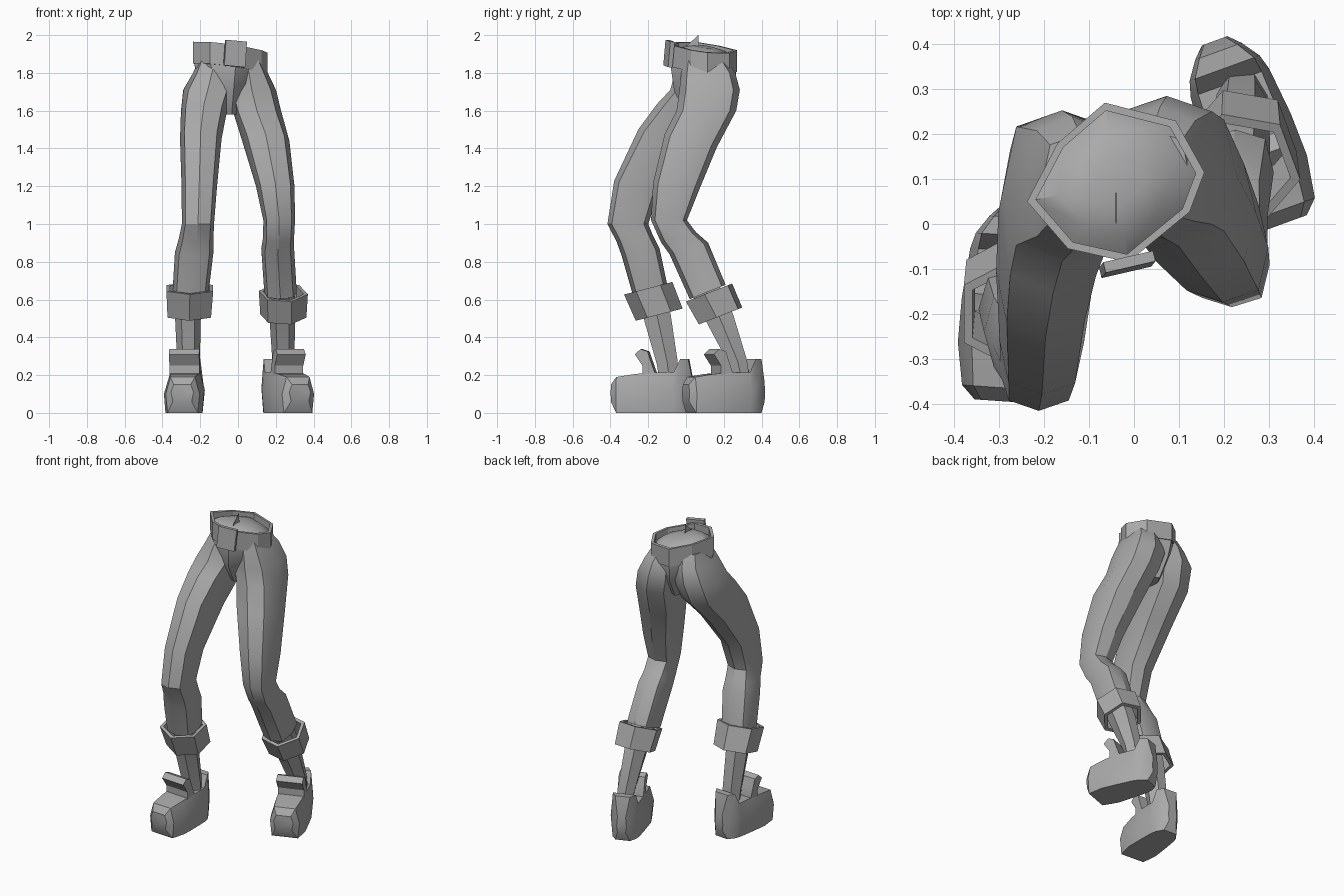
import bpy
from math import cos, sin, pi, radians
from mathutils import Matrix, Vector

cube = bpy.data.objects.get("Cube")
if cube:
    bpy.data.objects.remove(cube, do_unlink=True)

grey = bpy.data.materials.new("plain grey")
grey.use_nodes = True
grey.diffuse_color = (0.4, 0.4, 0.4, 1)
grey.node_tree.nodes["Principled BSDF"].inputs["Base Color"].default_value = (0.4, 0.4, 0.4, 1)


def make(name, verts, faces, angle):
    mesh = bpy.data.meshes.new(name)
    mesh.from_pydata(verts, [], faces)
    mesh.materials.append(grey)
    ob = bpy.data.objects.new(name, mesh)
    bpy.context.collection.objects.link(ob)
    bpy.ops.object.select_all(action='DESELECT')
    ob.select_set(True)
    bpy.context.view_layer.objects.active = ob
    bpy.ops.object.mode_set(mode='EDIT')
    bpy.ops.mesh.select_all(action='SELECT')
    bpy.ops.mesh.normals_make_consistent(inside=False)
    bpy.ops.object.mode_set(mode='OBJECT')
    bpy.ops.object.shade_smooth_by_angle(angle=radians(angle))


def loft(name, rings, closed=False, angle=32):
    """Skin a list of equal rings; closed joins last to first, else capped."""
    n, m = len(rings[0]), len(rings)
    faces = []
    for i in range(m if closed else m - 1):
        a, b = i * n, (i + 1) % m * n
        faces += [(a + j, a + (j + 1) % n, b + (j + 1) % n, b + j) for j in range(n)]
    if not closed:
        faces += [tuple(range(n)), tuple(range((m - 1) * n, m * n))]
    make(name, [p for r in rings for p in r], faces, angle)


def ring(x, y, z, rx, ry, slope=0, n=8, turn=0.0, bulge=1.0):
    """Polygon ring leaning along y; bulge pushes out every second corner."""
    pts = []
    for i in range(n):
        a = 2 * pi * (i + turn) / n
        k = bulge if i % 2 else 1
        dy = ry * k * sin(a)
        pts.append((x + rx * k * cos(a), y + dy, z + slope * dy))
    return pts


# Trouser legs: centre x, y, z, half width, half depth, slope
left_leg = [
    (.04, .10, 1.87, .085, .11, 0), (.058, .118, 1.80, .1, .143, 0),
    (.073, .125, 1.71, .128, .16, 0), (.10, .108, 1.60, .128, .158, 0),
    (.147, .025, 1.44, .125, .138, -.25), (.197, -.052, 1.2, .102, .122, -.15),
    (.218, -.09, 1.02, .084, .095, 0), (.215, -.04, .93, .082, .092, .3),
    (.21, .015, .87, .087, .102, .3), (.225, .115, .64, .086, .095, .4)]
right_leg = [
    (-.12, .09, 1.88, .085, .11, 0), (-.138, .09, 1.80, .1, .15, 0),
    (-.16, .085, 1.71, .13, .168, 0), (-.18, .025, 1.6, .122, .178, -.2),
    (-.197, -.105, 1.45, .11, .147, -.35), (-.205, -.262, 1.2, .094, .118, -.25),
    (-.212, -.308, 1.0, .085, .108, 0), (-.222, -.27, .92, .092, .097, .15),
    (-.232, -.24, .85, .102, .1, .2), (-.25, -.19, .65, .096, .092, .25)]
for side, rows in (("left", left_leg), ("right", right_leg)):
    loft(side + "_trouser_leg", [ring(*r, bulge=1.11) for r in rows])

# Slim lower shins
shins = {
    "left": [(.23, .11, .64, .07, .08, .4), (.235, .18, .5, .068, .078, .4),
             (.24, .275, .27, .058, .053, .35), (.24, .3, .15, .055, .05, 0)],
    "right": [(-.255, -.18, .65, .07, .08, .25), (-.265, -.15, .5, .068, .08, .25),
              (-.262, -.10, .27, .06, .063, .2), (-.262, -.085, .15, .058, .06, 0)]}
for side, rows in shins.items():
    loft(side + "_shin", [ring(*r, n=6) for r in rows])


# Hollow six-sided turned cuffs
def cuff(name, top, bottom, slope, turn):
    inner = [(*r[:3], r[3] - .022, r[4] - .022) for r in (bottom, top)]
    loft(name, [ring(*r, slope, 6, turn) for r in (top, bottom, *inner)], closed=True, angle=20)


cuff("left_cuff", (.24, .122, .637, .132, .13), (.24, .183, .513, .124, .122), .39, .83)
cuff("right_cuff", (-.255, -.2, .66, .143, .128), (-.258, -.142, .52, .133, .124), .26, .5)

# Uneven eight-sided waist outline shared by belt and pelvis
outline = [(-.065, .27), (.093, .23), (.157, .115), (.124, .027),
           (-.013, -.085), (-.147, -.055), (-.238, .05), (-.17, .18)]
CX, CY = -.04, .092


def waist(z, sx, sy, lean=1):
    """Scaled waist outline, leaning down to the left and the back."""
    pts = []
    for x, y in outline:
        dx, dy = (x - CX) * sx, (y - CY) * sy
        pts.append((CX + dx, CY + dy, z - lean * (.13 * dx + .1 * dy)))
    return pts


loft("belt", [waist(z, s, s) for z, s in
              ((1.935, 1), (1.82, 1), (1.82, .9), (1.935, .9))], closed=True, angle=20)

# Pelvis with a shallow domed waist and tapered crotch
loft("pelvis", [waist(*r) for r in (
    (1.94, .3, .3), (1.925, .65, .65), (1.885, .92, .92), (1.81, .97, .97),
    (1.7, .6, .87, 0), (1.58, .25, .5, 0))])

# Buckle plate
turn = Matrix.Translation((-.015, -.09, 1.902)) @ Matrix.Rotation(radians(13), 4, 'Z') \
    @ Matrix.Rotation(radians(5), 4, 'Y') @ Matrix.Rotation(radians(-4), 4, 'X')
loft("buckle", [[turn @ Vector((x, y, z)) for x, z in
                 ((-.057, -.068), (.057, -.068), (.057, .068), (-.057, .068))]
                for y in (-.012, .012)])

# Thin pointed waistband tip
loft("waist_tip", [[(x, -.01, 1.93), (x, .065, 2.0), (x, .07, 1.93)] for x in (-.041, -.039)])

# Shoes: station y, floor z, half widths low / middle / top, middle z, top z
stations = [
    (-.395, .06, .05, .06, .045, .11, .15), (-.365, 0, .08, .09, .065, .10, .19),
    (-.27, 0, .098, .106, .075, .10, .205), (-.17, 0, .092, .104, .08, .12, .215),
    (-.06, 0, .082, .093, .075, .12, .215), (-.025, 0, .072, .083, .07, .13, .285),
    (.015, 0, .045, .055, .045, .12, .285), (.04, .06, .025, .03, .025, .10, .16)]
tongue = [(-.265, .31), (-.235, .338), (-.198, .325), (-.185, .285), (-.16, .215),
          (-.16, .15), (-.26, .15), (-.225, .205), (-.225, .25)]
for side, x, y, deg in (("left", .254, .203, 20), ("right", -.28, -.178, -4)):
    place = Matrix.Translation((x, y, 0)) @ Matrix.Rotation(radians(deg), 4, 'Z') \
        @ Matrix.Translation((0, .178, 0))
    shoe = []
    for sy, z0, low, mid, top, zm, zt in stations:
        half = ((low, z0), (mid, zm), (top, zt))
        section = list(half) + [(-w, z) for w, z in reversed(half)]
        shoe.append([place @ Vector((w, sy, z)) for w, z in section])
    loft(side + "_shoe", shoe)
    loft(side + "_shoe_tongue", [[place @ Vector((w, ty, tz)) for ty, tz in tongue]
                                 for w in (-.08, .08)])
